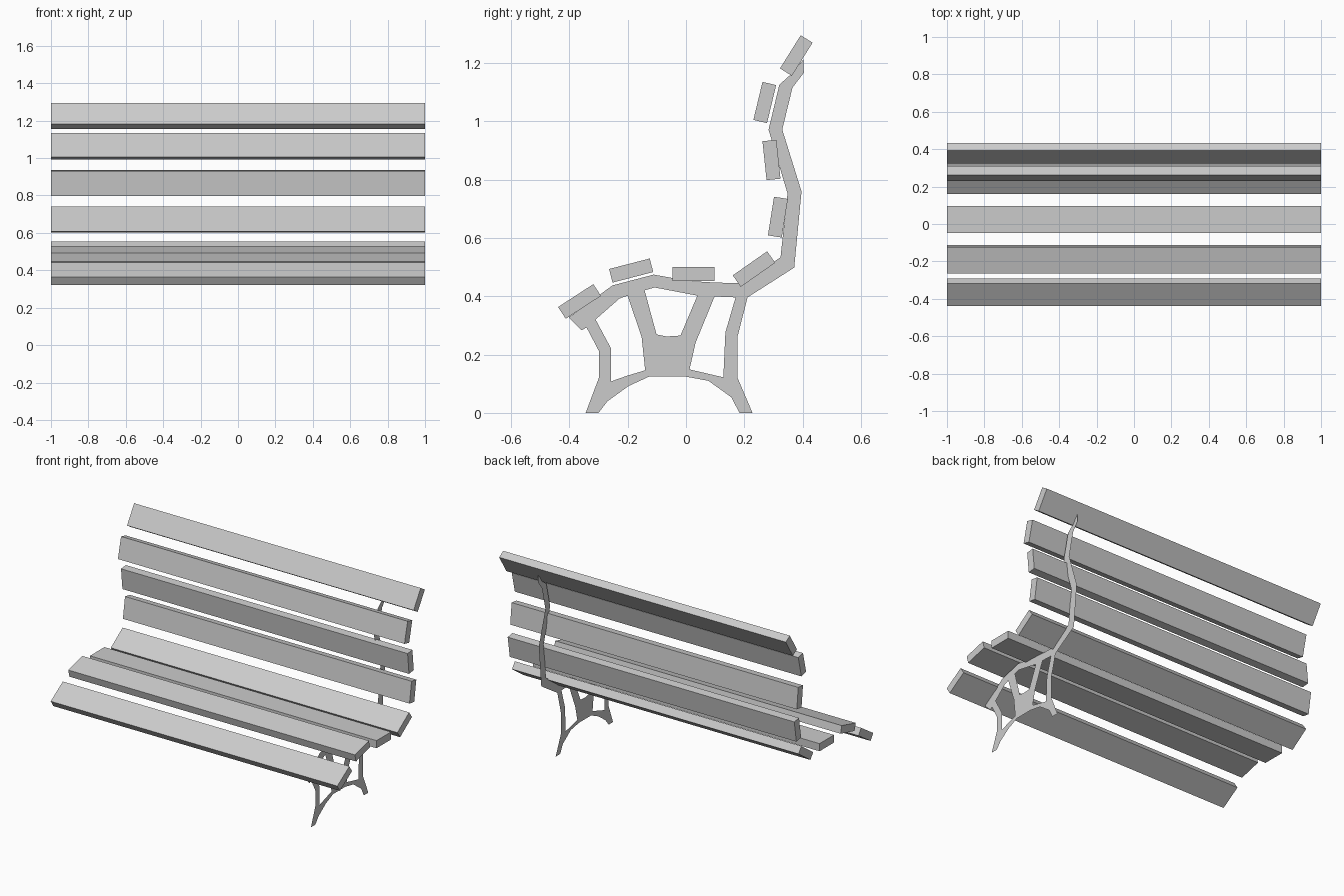
import bpy, bmesh
from math import radians
from mathutils import Matrix

FRAME_X = 0.75


def slat(name, y, z, angle, width, thick=0.048):
    """Full-length plank whose cross-section is tilted about the x axis."""
    bm = bmesh.new()
    bmesh.ops.create_cube(bm, size=1.0, matrix=Matrix.Diagonal((2.0, width, thick, 1)))
    me = bpy.data.meshes.new(name)
    bm.to_mesh(me)
    bm.free()
    ob = bpy.data.objects.new(name, me)
    ob.location = (0, y, z)
    ob.rotation_euler = (radians(angle), 0, 0)
    bpy.context.collection.objects.link(ob)


def flat_sheet(name, loops, x):
    """Flat sheet in the yz plane: first loop is the outline, the rest are holes."""
    bm = bmesh.new()
    edges = []
    for loop in loops:
        vs = [bm.verts.new((x, y, z)) for y, z in loop]
        edges += [bm.edges.new((a, b)) for a, b in zip(vs, vs[1:] + vs[:1])]
    bmesh.ops.triangle_fill(bm, use_beauty=True, use_dissolve=False,
                            edges=edges, normal=(1, 0, 0))
    me = bpy.data.meshes.new(name)
    bm.to_mesh(me)
    bm.free()
    bpy.context.collection.objects.link(bpy.data.objects.new(name, me))


# Seat planks, front to back: y, z, tilt
for i, (y, z, a) in enumerate([(-0.365, 0.382, 33), (-0.188, 0.488, 14.5),
                               (0.025, 0.476, 0), (0.233, 0.493, 35)]):
    slat(f"seat_slat_{i + 1}", y, z, a, 0.144)

# Backrest planks, bottom to top
for i, (y, z, a) in enumerate([(0.315, 0.671, 81), (0.293, 0.867, 96),
                               (0.270, 1.064, 76.5), (0.378, 1.225, 58)]):
    slat(f"back_slat_{i + 1}", y, z, a, 0.134)

# Support frame: feet and arch, rear upright, then the seat line to the front
outline = [
    (-0.344, 0), (-0.300, 0), (-0.269, 0.04), (-0.197, 0.092), (-0.125, 0.125),
    (-0.005, 0.125), (0.077, 0.110), (0.156, 0.053), (0.183, 0), (0.228, 0),
    (0.176, 0.122), (0.176, 0.259), (0.211, 0.396), (0.371, 0.498),
    (0.396, 0.759), (0.330, 0.971), (0.365, 1.115), (0.404, 1.166),
    (0.402, 1.211), (0.358, 1.159), (0.320, 1.125), (0.283, 0.971),
    (0.348, 0.752), (0.324, 0.533), (0.190, 0.444), (0.097, 0.447),
    (0.012, 0.452), (-0.111, 0.474), (-0.252, 0.437), (-0.402, 0.327),
    (-0.358, 0.283), (-0.341, 0.293), (-0.298, 0.211), (-0.298, 0.122),
]
front_hole = [
    (-0.310, 0.320), (-0.228, 0.392), (-0.200, 0.402), (-0.152, 0.259),
    (-0.140, 0.146), (-0.200, 0.128), (-0.257, 0.108), (-0.257, 0.221),
]
middle_hole = [
    (-0.142, 0.420), (-0.108, 0.430), (0.039, 0.402),
    (-0.019, 0.265), (-0.067, 0.262), (-0.101, 0.269),
]
rear_hole = [
    (0.098, 0.399), (0.170, 0.396), (0.135, 0.276),
    (0.128, 0.122), (0.012, 0.149), (0.033, 0.241),
]
flat_sheet("support_frame", [outline, front_hole, middle_hole, rear_hole], FRAME_X)
